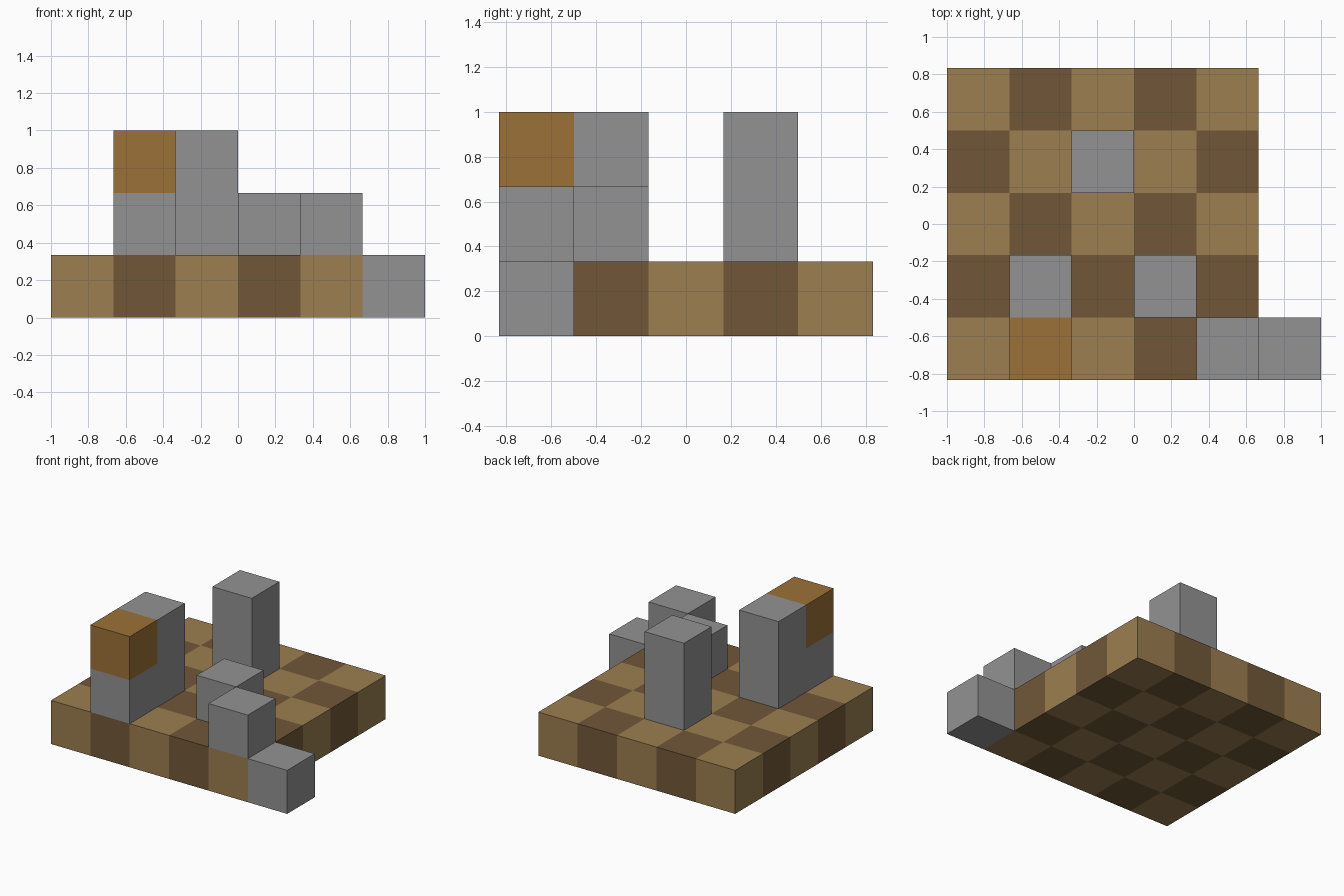
import bpy
import bmesh
from mathutils import Matrix, Vector

U = 1 / 3              # edge of one block
X0, Y0 = -1.0, -2.5 * U  # front right corner of the board

cube = bpy.data.objects.get("Cube")
if cube:
    bpy.data.objects.remove(cube, do_unlink=True)


def material(name, rgb):
    m = bpy.data.materials.new(name)
    m.use_nodes = True
    color = (*rgb, 1)
    m.diffuse_color = color
    for node in m.node_tree.nodes:
        if node.type == "BSDF_PRINCIPLED":
            node.inputs["Base Color"].default_value = color
            node.inputs["Roughness"].default_value = 0.9
    return m


light = material("light_wood", (0.33, 0.21, 0.08))
dark = material("dark_wood", (0.165, 0.097, 0.04))
amber = material("amber_wood", (0.33, 0.165, 0.038))
grey = material("grey_stone", (0.29, 0.29, 0.29))


def add_object(name, bm, materials):
    mesh = bpy.data.meshes.new(name)
    bm.to_mesh(mesh)
    bm.free()
    for m in materials:
        mesh.materials.append(m)
    obj = bpy.data.objects.new(name, mesh)
    bpy.context.collection.objects.link(obj)
    return obj


def block(name, col, row, level, height, mat):
    """Upright block on one board cell, measured in block units."""
    centre = Vector((X0 + (col + 0.5) * U, Y0 + (row + 0.5) * U, (level + height / 2) * U))
    bm = bmesh.new()
    bmesh.ops.create_cube(bm, size=U, matrix=Matrix.Translation(centre) @ Matrix.Diagonal((1, 1, height, 1)))
    return add_object(name, bm, [mat])


# Chequered board: a grid of tiles thickened downwards
bm = bmesh.new()
bmesh.ops.create_grid(bm, x_segments=5, y_segments=5, size=2.5 * U,
                      matrix=Matrix.Translation((X0 + 2.5 * U, 0, U)))
for face in bm.faces:
    c = face.calc_center_median()
    col, row = int((c.x - X0) / U), int((c.y - Y0) / U)
    face.material_index = (col + row) % 2
board = add_object("chequered_board", bm, [light, dark])
solid = board.modifiers.new("thickness", "SOLIDIFY")
solid.thickness = U
solid.offset = -1

# Stone pillars and blocks
block("rear_pillar", 2, 3, 1, 2, grey)
block("front_pillar", 1, 1, 1, 2, grey)
block("capped_pillar_base", 1, 0, 1, 1, grey)
block("middle_block", 3, 1, 1, 1, grey)
block("front_block", 4, 0, 1, 1, grey)
block("ground_step", 5, 0, 0, 1, grey)

# Wooden cap on the front pillar
block("amber_cap", 1, 0, 2, 1, amber)
